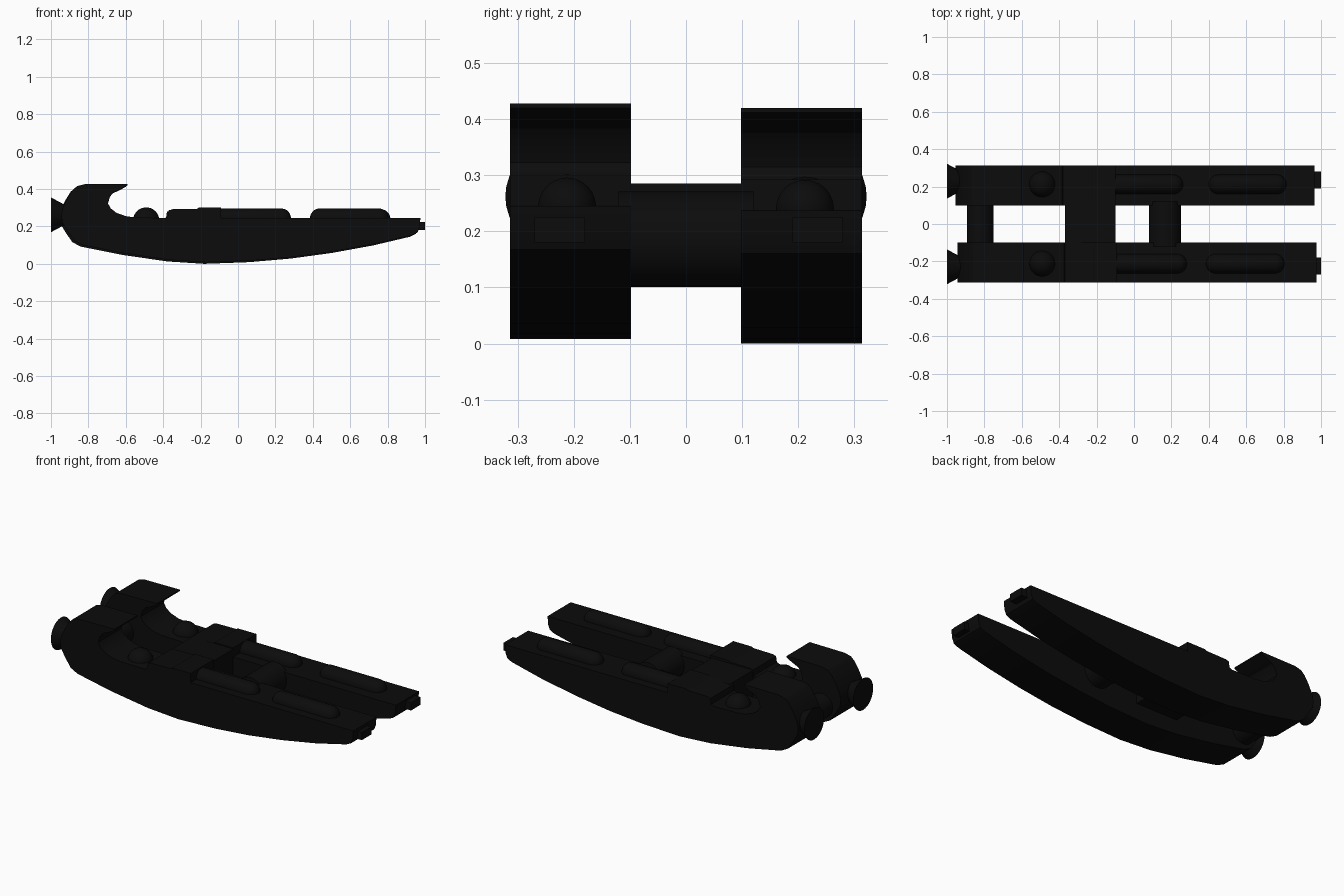
import bpy, bmesh, math
from mathutils import Matrix, Vector

if "Cube" in bpy.data.objects:
    bpy.data.objects.remove(bpy.data.objects["Cube"])

black = bpy.data.materials.new("near_black")
black.diffuse_color = (0.0035, 0.0035, 0.0035, 1)
black.use_nodes = True
black.node_tree.nodes["Principled BSDF"].inputs["Base Color"].default_value = black.diffuse_color


def finish(name, bm, smooth=True):
    bmesh.ops.recalc_face_normals(bm, faces=bm.faces)
    me = bpy.data.meshes.new(name)
    bm.to_mesh(me)
    bm.free()
    ob = bpy.data.objects.new(name, me)
    bpy.context.collection.objects.link(ob)
    me.materials.append(black)
    if smooth:
        bpy.ops.object.select_all(action='DESELECT')
        ob.select_set(True)
        bpy.context.view_layer.objects.active = ob
        bpy.ops.object.shade_smooth_by_angle(angle=math.radians(25))
    return ob


def extrude(name, pts, y0, y1):
    bm = bmesh.new()
    f = bm.faces.new([bm.verts.new((x, y0, z)) for x, z in pts])
    r = bmesh.ops.extrude_face_region(bm, geom=[f])
    vs = [g for g in r['geom'] if isinstance(g, bmesh.types.BMVert)]
    bmesh.ops.translate(bm, verts=vs, vec=(0, y1 - y0, 0))
    return finish(name, bm)


def box(name, x, y, z):
    bm = bmesh.new()
    bmesh.ops.create_cube(bm, size=1)
    for v in bm.verts:
        v.co = Vector([(a + b) / 2 + c * (b - a) for (a, b), c in zip((x, y, z), v.co)])
    finish(name, bm, False)


def cone(name, loc, r1, r2, depth, rot):
    bm = bmesh.new()
    bmesh.ops.create_cone(bm, cap_ends=True, segments=32, radius1=r1, radius2=r2,
                          depth=depth, matrix=Matrix.Translation(loc) @ rot)
    finish(name, bm)


def capsule(name, x0, x1, y, z, r):
    # sphere stretched apart along x at its middle ring
    bm = bmesh.new()
    bmesh.ops.create_uvsphere(bm, u_segments=24, v_segments=13, radius=r,
                              matrix=Matrix.Rotation(math.pi / 2, 4, 'Y'))
    half = (x1 - x0) / 2 - r
    for v in bm.verts:
        v.co.x += half if v.co.x > 0 else -half
        v.co += Vector(((x0 + x1) / 2, y, z))
    finish(name, bm)


# side profile of one hull: hooked tail, raised block, flat deck, curved keel
profile = [(-0.945, 0.295), (-0.92, 0.345), (-0.895, 0.385), (-0.87, 0.408), (-0.83, 0.418),
           (-0.60, 0.42), (-0.60, 0.412), (-0.635, 0.392), (-0.675, 0.375), (-0.695, 0.35),
           (-0.705, 0.315), (-0.69, 0.288), (-0.66, 0.265), (-0.61, 0.247), (-0.56, 0.24),
           (-0.40, 0.237), (-0.385, 0.245), (-0.38, 0.278), (-0.36, 0.284), (-0.23, 0.286),
           (-0.22, 0.292), (-0.10, 0.292), (-0.10, 0.238), (0.965, 0.237), (0.962, 0.19),
           (0.95, 0.16), (0.92, 0.145), (0.72, 0.098), (0.50, 0.058), (0.28, 0.028),
           (0.06, 0.009), (-0.18, 0.0), (-0.38, 0.013), (-0.62, 0.048), (-0.84, 0.092),
           (-0.885, 0.115), (-0.92, 0.165), (-0.95, 0.215), (-0.955, 0.255)]
toX = Matrix.Rotation(math.pi / 2, 4, 'Y')
toY = Matrix.Rotation(math.pi / 2, 4, 'X')

for side, s, dx, dz in (("left", 1, 0, 0), ("right", -1, 0.01, 0.008)):
    extrude(side + "_hull", [(x + dx, z + dz) for x, z in profile], s * 0.098, s * 0.314)
    # deck pods and dome
    mid = (-0.15, 0.262) if s > 0 else (-0.15, 0.283)
    fore = (0.40, 0.815) if s > 0 else (0.385, 0.805)
    capsule(side + "_middle_pod", *mid, s * 0.212, 0.24 + dz / 2, 0.052)
    capsule(side + "_front_pod", *fore, s * 0.212, 0.24 + dz / 2, 0.052)
    capsule(side + "_dome", -0.561, -0.421, s * 0.212, 0.228 + dz / 2, 0.0699)
    # engine nozzle and nose sensor
    cone(side + "_nozzle", (-0.96, s * 0.229, 0.262), 0.093, 0.05, 0.08, toX)
    y = 0.235 if s > 0 else -0.225
    box(side + "_nose", (0.94, 1.0), (y - 0.045, y + 0.045), (0.18, 0.225))

# bridges joining the hulls
box("middle_bridge", (-0.37, -0.10), (-0.12, 0.12), (0.105, 0.285))
cone("front_bridge", (0.165, 0, 0.186), 0.085, 0.085, 0.24, toY)
cone("rear_bridge", (-0.822, 0, 0.2), 0.07, 0.07, 0.24, toY)
